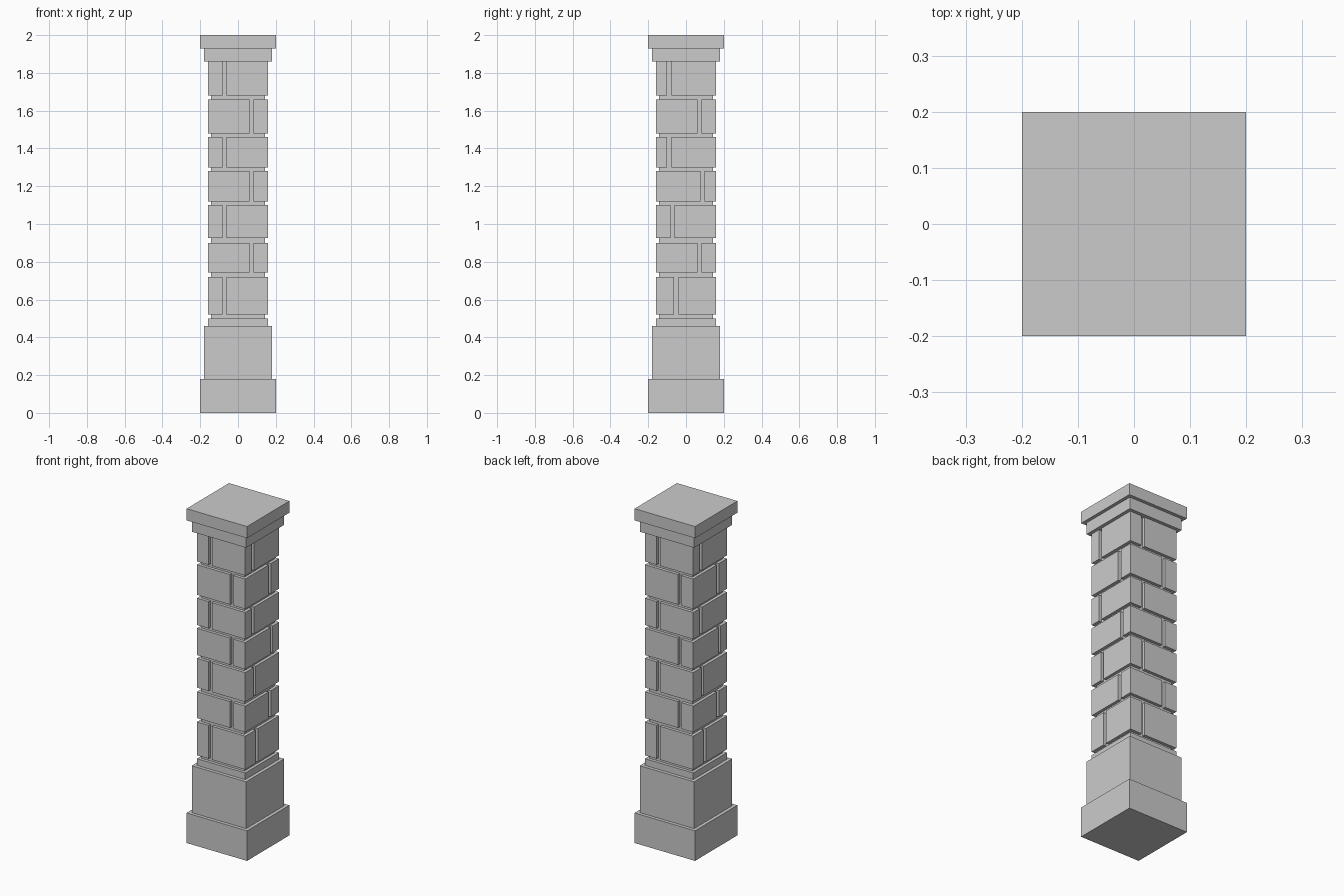
import bpy, bmesh

if "Cube" in bpy.data.objects:
    bpy.data.objects.remove(bpy.data.objects["Cube"])

CORE, FACE = 0.142, 0.16


def prism(name, profile, z0, z1):
    """Extrude a closed xy profile from z0 up to z1."""
    bm = bmesh.new()
    base = bm.faces.new([bm.verts.new((x, y, z0)) for x, y in profile])
    ext = bmesh.ops.extrude_face_region(bm, geom=[base], use_keep_orig=True)
    for v in ext["geom"]:
        if isinstance(v, bmesh.types.BMVert):
            v.co.z = z1
    bmesh.ops.recalc_face_normals(bm, faces=bm.faces)
    mesh = bpy.data.meshes.new(name)
    bm.to_mesh(mesh)
    bm.free()
    obj = bpy.data.objects.new(name, mesh)
    bpy.context.collection.objects.link(obj)


def square(h):
    return [(-h, -h), (h, -h), (h, h), (-h, h)]


def notched(front, side):
    """Square with a mortar notch per side; opposite sides match by half turn."""
    f0, f1 = front
    s0, s1 = side
    half = [(-FACE, -FACE), (f0, -FACE), (f0, -CORE), (f1, -CORE), (f1, -FACE),
            (FACE, -FACE), (FACE, s0), (CORE, s0), (CORE, s1), (FACE, s1)]
    return half + [(-x, -y) for x, y in half]


# Plinth, mortar core and cap
for name, h, z0, z1 in [("base_slab", 0.2, 0, 0.18), ("plinth", 0.18, 0.18, 0.46),
                        ("plinth_lip", 0.16, 0.46, 0.5), ("mortar_core", CORE, 0.5, 1.86),
                        ("cap_lower", 0.18, 1.86, 1.93), ("cap_upper", 0.2, 1.93, 2.0)]:
    prism(name, square(h), z0, z1)

# Stone courses: bottom, top, start of the joint on the right face
courses = [(0.52, 0.72, -0.063), (0.743, 0.90, 0.06), (0.925, 1.10, -0.083),
           (1.12, 1.28, 0.077), (1.30, 1.46, -0.10), (1.48, 1.66, 0.06), (1.68, 1.86, -0.10)]
for i, (z0, z1, s) in enumerate(courses):
    f = -0.082 if i % 2 == 0 else 0.06
    prism(f"stone_course_{i + 1}", notched((f, f + 0.021), (s, s + 0.022)), z0, z1)
